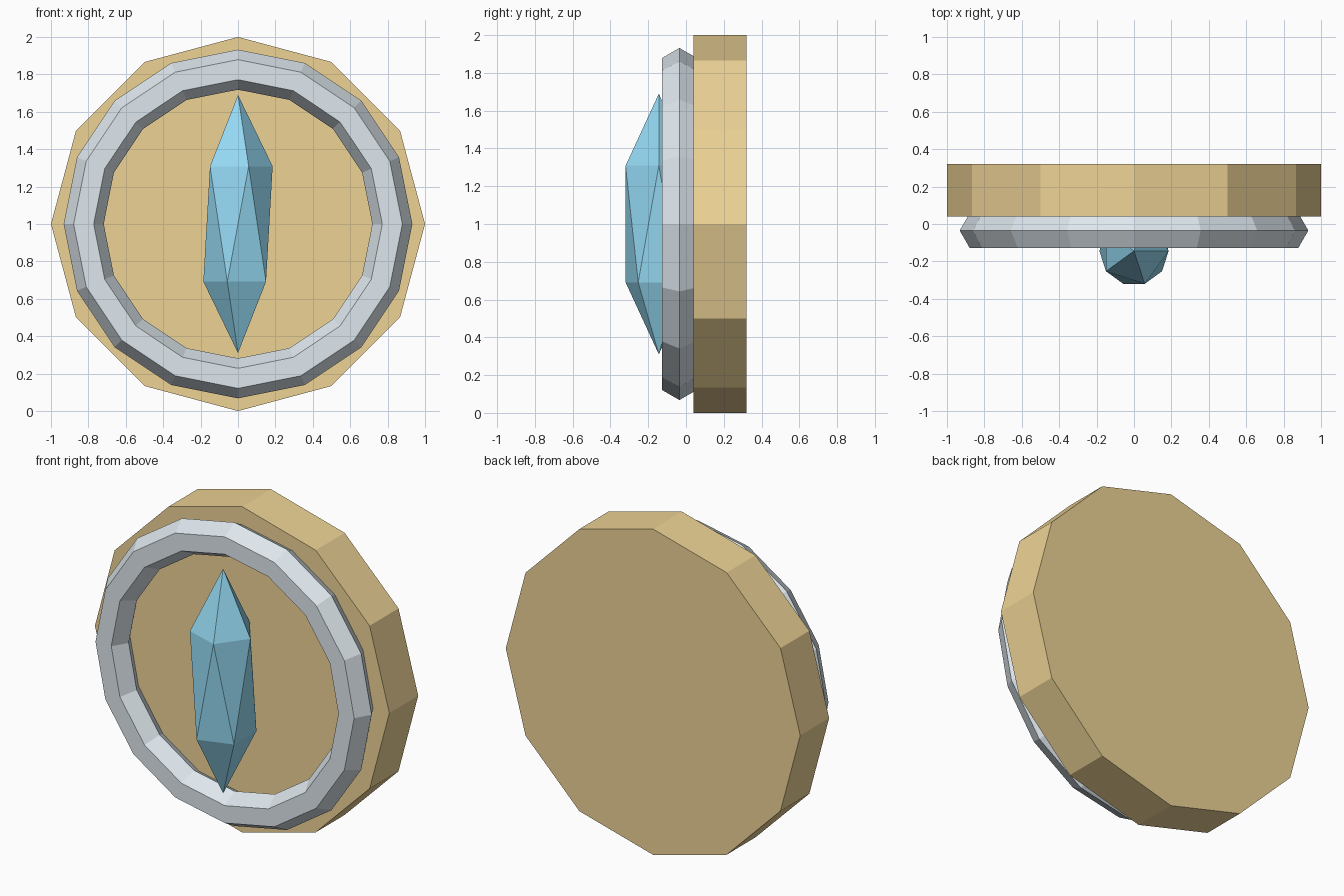
import bpy
from math import pi

if "Cube" in bpy.data.objects:
    bpy.data.objects.remove(bpy.data.objects["Cube"])


def finish(name, color):
    """Name the active object, bake its rotation/scale and colour it."""
    ob = bpy.context.object
    ob.name = name
    bpy.ops.object.transform_apply(location=False, rotation=True, scale=True)
    mat = bpy.data.materials.new(name + "_material")
    mat.diffuse_color = (*color, 1.0)
    mat.use_nodes = True
    mat.node_tree.nodes["Principled BSDF"].inputs["Base Color"].default_value = mat.diffuse_color
    ob.data.materials.append(mat)
    return ob


# Twelve-sided golden backing disc
bpy.ops.mesh.primitive_cylinder_add(vertices=12, radius=1.0, depth=0.28,
                                    location=(0, 0.18, 1), rotation=(pi / 2, 0, 0))
finish("backing_disc", (0.85, 0.65, 0.30))

# Silver ring with a hexagonal cross-section
bpy.ops.mesh.primitive_torus_add(major_segments=16, minor_segments=6,
                                 major_radius=0.825, minor_radius=0.107,
                                 location=(0, -0.035, 1), rotation=(pi / 2, 0, 0))
finish("rim_ring", (0.73, 0.80, 0.85))

# Tall faceted gem in the middle
bpy.ops.mesh.primitive_ico_sphere_add(subdivisions=1, radius=1.0,
                                      location=(0, -0.144, 1), scale=(0.207, 0.207, 0.69))
finish("gem", (0.30, 0.70, 0.90))

# Flat facets throughout
for ob in bpy.data.objects:
    for poly in ob.data.polygons:
        poly.use_smooth = False
